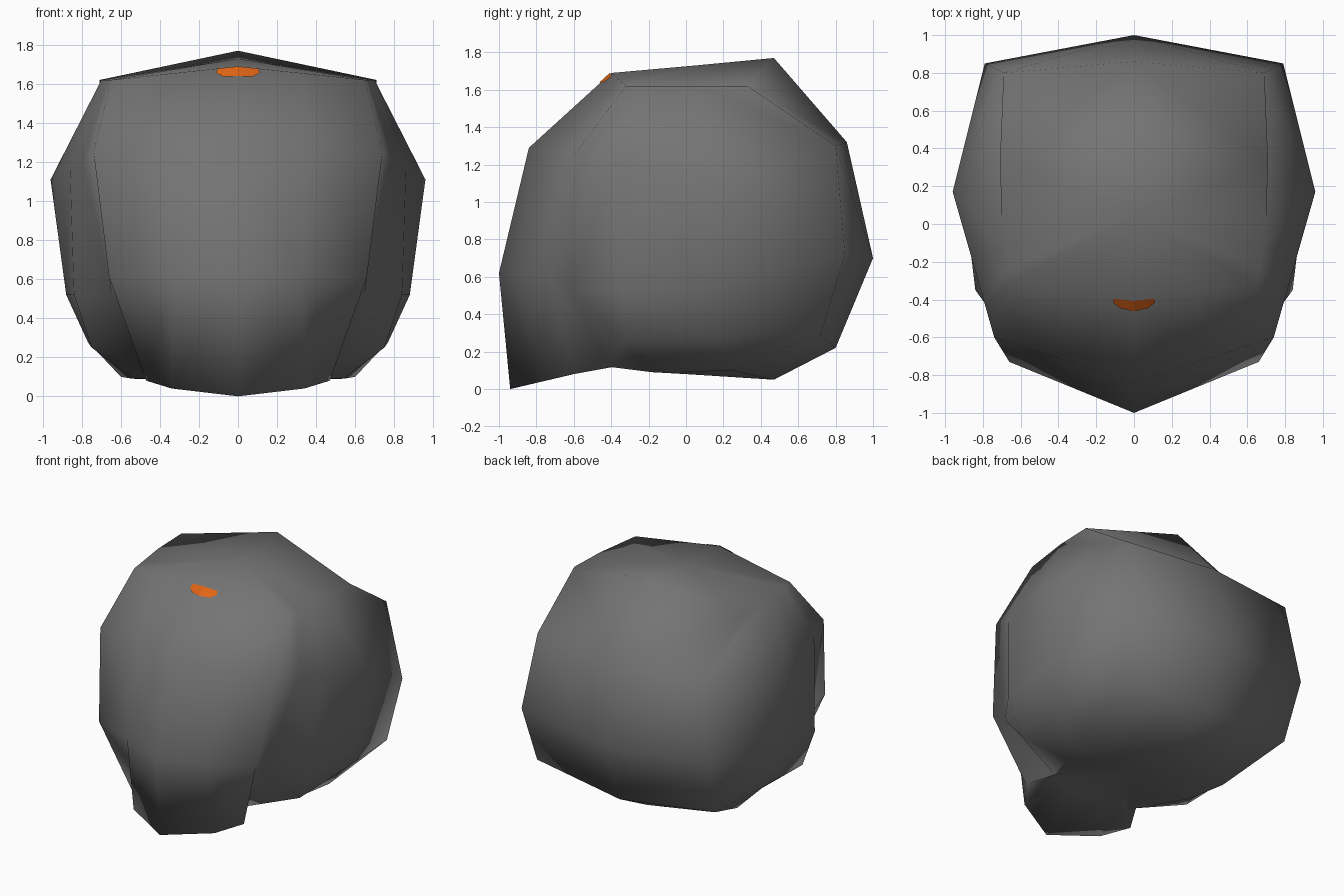
import bpy
from mathutils import Vector

if "Cube" in bpy.data.objects:
    bpy.data.objects.remove(bpy.data.objects["Cube"])


def material(name, rgb):
    m = bpy.data.materials.new(name)
    m.diffuse_color = (*rgb, 1)
    m.use_nodes = True
    m.node_tree.nodes["Principled BSDF"].inputs["Base Color"].default_value = m.diffuse_color
    return m


def make_object(name, verts, faces, mat, smooth=True):
    me = bpy.data.meshes.new(name)
    me.from_pydata([tuple(v) for v in verts], [], faces)
    me.materials.append(mat)
    for p in me.polygons:
        p.use_smooth = smooth
    ob = bpy.data.objects.new(name, me)
    bpy.context.collection.objects.link(ob)
    return ob


grey = material("dark grey", (0.175, 0.175, 0.175))
orange = material("orange", (0.75, 0.13, 0.008))


def row(front, brow, side, rear, back, notch=None, cheek=None):
    """Half ring from front to back, filling the in-between columns."""
    f, q, s, r, b = map(Vector, (front, brow, side, rear, back))
    v = Vector(notch) if notch else q.lerp(s, 0.25)
    c = Vector(cheek) if cheek else q.lerp(s, 0.55)
    return [f, f.lerp(q, 0.5), q, v, c, s, r, b]


# Half rings, crown to underside
crown = row((0, -.40, 1.69), (.65, -.32, 1.62), (.70, .04, 1.62), (.71, .33, 1.62), (0, .47, 1.77))
temple = row((0, -.84, 1.29), (.74, -.60, 1.25), (.96, .17, 1.11), (.69, .80, 1.30), (0, .86, 1.32))
middle = row((0, -1, .62), (.66, -.73, .61), (.88, .08, .52), (.79, .85, .72), (0, 1, .70),
             notch=(.65, -.61, .53), cheek=(.84, -.35, .52))
jaw = row((0, -.94, 0), (.47, -.60, .08), (.77, .15, .28), (.75, .72, .29), (0, .80, .22),
          notch=(.37, -.42, .12), cheek=(.75, -.33, .25))
jaw[1] = Vector((.34, -.77, .04))
under = row((0, -.55, .16), (.32, -.48, .14), (.54, -.02, .09), (.60, .24, .10), (0, .47, .05),
            notch=(.34, -.38, .12), cheek=(.46, -.18, .09))
rings = [crown, temple, middle, jaw, under]

# Head shell: mirror each half ring, bridge the rings, fan both caps
verts, faces = [], []
for half in rings:
    verts += half + [Vector((-v.x, v.y, v.z)) for v in half[-2:0:-1]]
n = len(verts) // len(rings)
for i in range(len(rings) - 1):
    for j in range(n):
        k = (j + 1) % n
        a, b, c, d = i * n + j, (i + 1) * n + j, (i + 1) * n + k, i * n + k
        # split both halves along mirrored diagonals
        if j < n // 2:
            faces += [(a, b, c), (a, c, d)]
        else:
            faces += [(d, a, b), (d, b, c)]
top, bottom = len(verts), len(verts) + 1
verts += [Vector((0, .05, 1.73)), Vector((0, 0, .08))]
last = (len(rings) - 1) * n
for j in range(n):
    k = (j + 1) % n
    faces.append((top, j, k))
    faces.append((bottom, last + k, last + j))
make_object("head_shell", verts, faces, grey)

# Orange forehead marking, a thin plate lying on the slope below the crown
outline = [(0, .01), (.16, .01), (.17, .06), (.115, .12), (0, .135)]


def on_brow(u, v):
    p = crown[0].lerp(crown[2], u).lerp(temple[0].lerp(temple[2], u), v)
    return p + Vector((0, -.67, .74)) * .005


right = [on_brow(u, v) for u, v in outline]
left = [Vector((-p.x, p.y, p.z)) for p in right[1:4]]
make_object("forehead_mark", right + left,
            [(4, 3, 2, 1, 0), (0, 5, 6, 7, 4)], orange, smooth=False)
